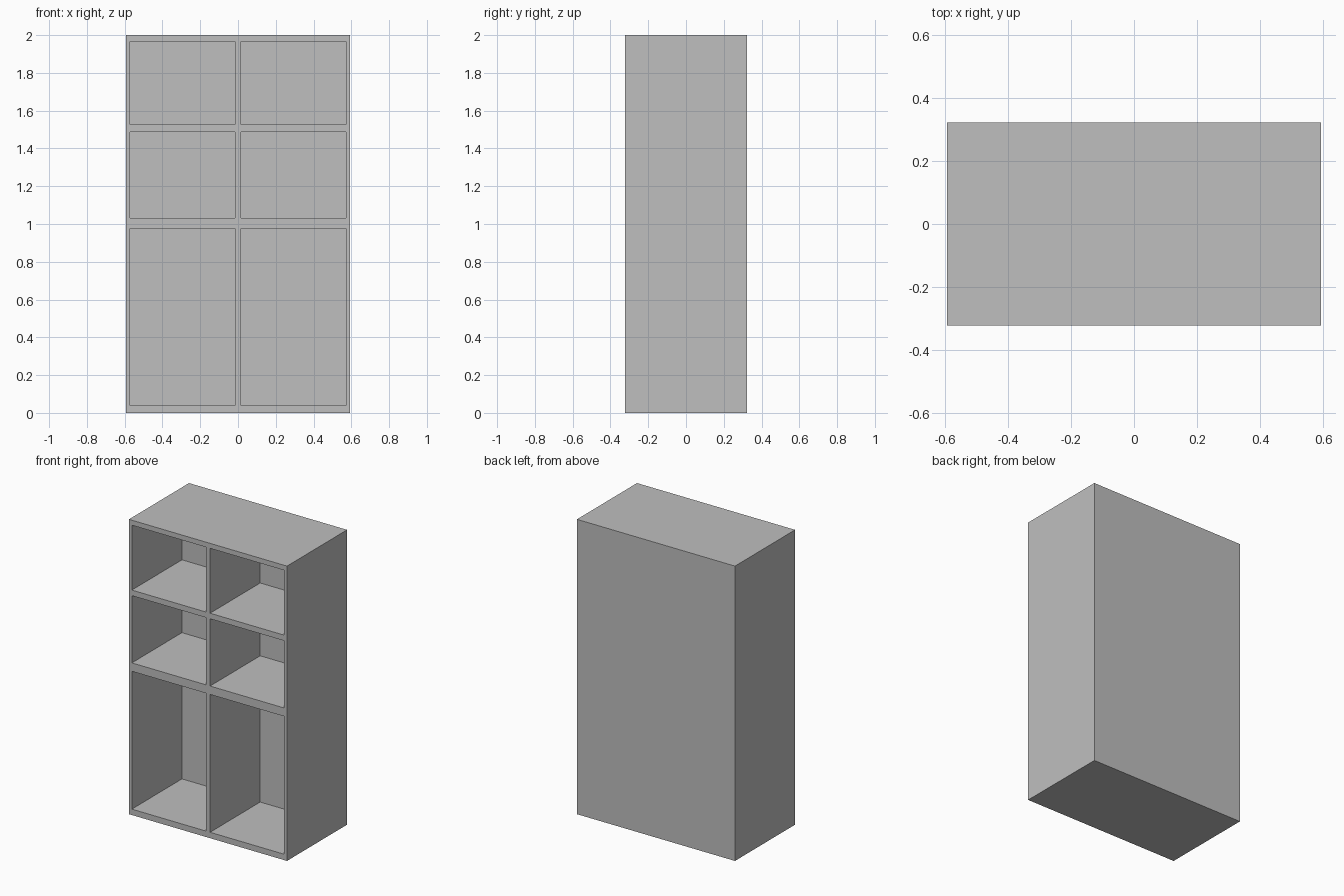
import bpy, bmesh
from mathutils import Vector

cube = bpy.data.objects.get("Cube")
if cube:
    bpy.data.objects.remove(cube, do_unlink=True)

WIDTH, DEPTH, HEIGHT = 1.186, 0.644, 2.0
RECESS = 0.537                                             # depth of each compartment
COLUMNS = [(-0.571, -0.016), (0.016, 0.571)]               # left and right edges
ROWS = [(0.04, 0.975), (1.032, 1.488), (1.526, 1.966)]     # bottom and top edges

# One grey for the whole cabinet
grey = bpy.data.materials.new("cabinet_grey")
colour = (0.52, 0.52, 0.52, 1)
grey.use_nodes = True
grey.diffuse_color = colour
grey.node_tree.nodes["Principled BSDF"].inputs["Base Color"].default_value = colour

# Solid carcass
bm = bmesh.new()
bmesh.ops.create_cube(bm, size=1)
bmesh.ops.scale(bm, vec=(WIDTH, DEPTH, HEIGHT), verts=bm.verts)
bmesh.ops.translate(bm, vec=(0, 0, HEIGHT / 2), verts=bm.verts)


def slice_front(axis, position):
    """Cut the front face along a plane."""
    front = [f for f in bm.faces if f.normal.y < -0.9]
    geom = front + list({e for f in front for e in f.edges}) + list({v for f in front for v in f.verts})
    bmesh.ops.bisect_plane(bm, geom=geom, plane_co=axis * position, plane_no=axis)
    bm.normal_update()


for edges in COLUMNS:
    for x in edges:
        slice_front(Vector((1, 0, 0)), x)
for edges in ROWS:
    for z in edges:
        slice_front(Vector((0, 0, 1)), z)


def is_opening(face):
    c = face.calc_center_median()
    return (face.normal.y < -0.9
            and any(a < c.x < b for a, b in COLUMNS)
            and any(a < c.z < b for a, b in ROWS))


# Push the six openings back into the carcass
for face in [f for f in bm.faces if is_opening(f)]:
    result = bmesh.ops.extrude_discrete_faces(bm, faces=[face])["faces"][0]
    bmesh.ops.translate(bm, vec=(0, RECESS, 0), verts=result.verts)
bmesh.ops.recalc_face_normals(bm, faces=bm.faces)

mesh = bpy.data.meshes.new("shelf_cabinet")
bm.to_mesh(mesh)
bm.free()
mesh.materials.append(grey)
cabinet = bpy.data.objects.new("shelf_cabinet", mesh)
bpy.context.scene.collection.objects.link(cabinet)
